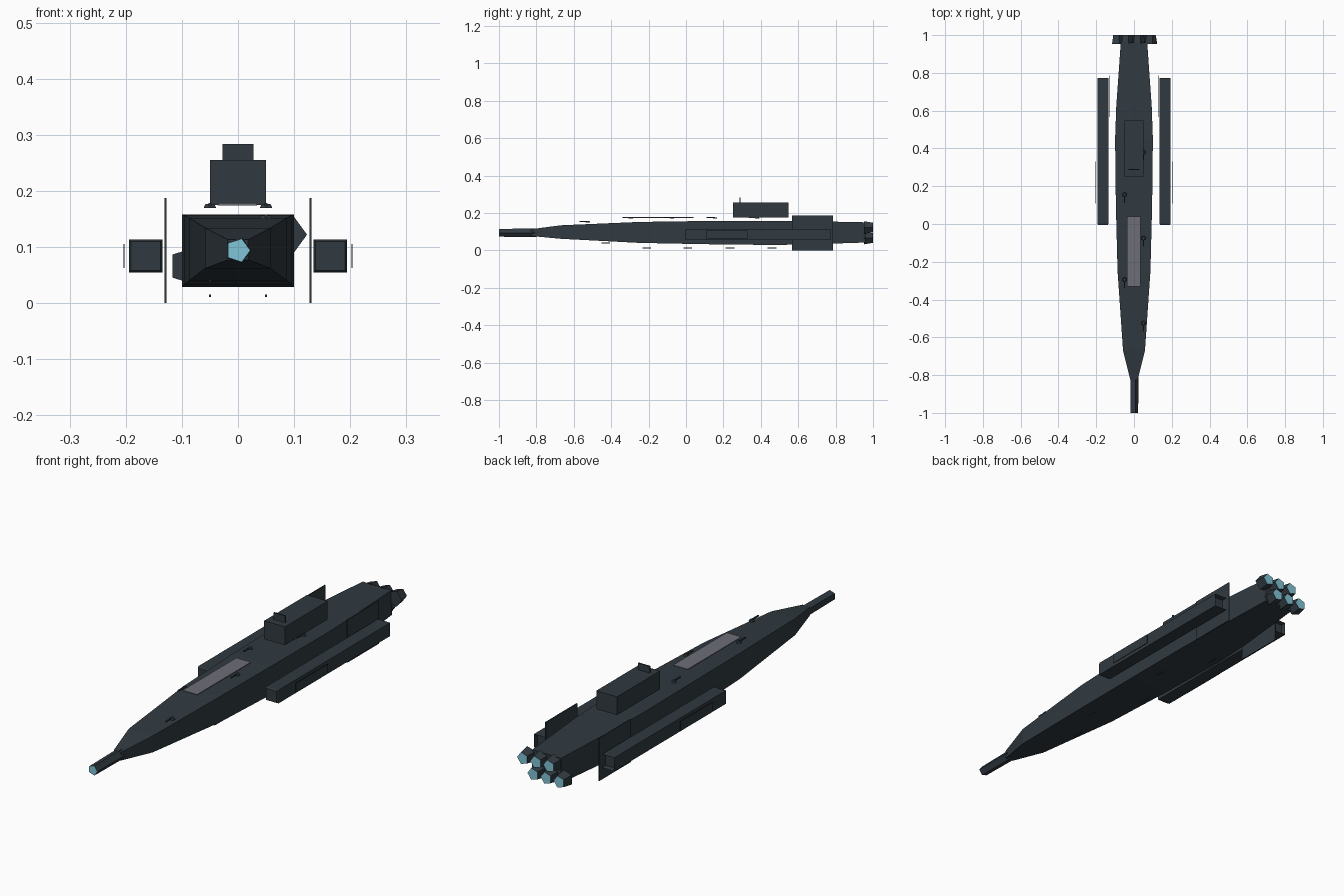
import bpy, bmesh, math
from mathutils import Matrix, Vector

cube = bpy.data.objects.get("Cube")
if cube:
    bpy.data.objects.remove(cube, do_unlink=True)


def material(name, r, g, b):
    m = bpy.data.materials.new(name)
    m.use_nodes = True
    m.diffuse_color = (r, g, b, 1)
    m.node_tree.nodes["Principled BSDF"].inputs["Base Color"].default_value = (r, g, b, 1)
    return m


SLATE = material("dark slate", 0.030, 0.042, 0.052)
GREY = material("panel grey", 0.15, 0.155, 0.185)
GLOW = material("pale cyan", 0.22, 0.56, 0.68)


def finish(name, bm, *mats):
    bmesh.ops.recalc_face_normals(bm, faces=bm.faces)
    mesh = bpy.data.meshes.new(name)
    bm.to_mesh(mesh)
    bm.free()
    for m in mats:
        mesh.materials.append(m)
    ob = bpy.data.objects.new(name, mesh)
    bpy.context.collection.objects.link(ob)
    return ob


def box_mesh(x, y, z):
    """Box mesh from (low, high) ranges on each axis."""
    bm = bmesh.new()
    size = [r[1] - r[0] for r in (x, y, z)]
    mid = Vector([(r[0] + r[1]) / 2 for r in (x, y, z)])
    bmesh.ops.create_cube(bm, size=1, matrix=Matrix.Translation(mid) @ Matrix.Diagonal((*size, 1)))
    return bm


def box(name, x, y, z, mat=SLATE):
    return finish(name, box_mesh(x, y, z), mat)


def loft(name, rings, mats, glow_end=None):
    """Skin a list of equal-length rings; optionally colour one end cap."""
    bm = bmesh.new()
    rows = [[bm.verts.new(p) for p in ring] for ring in rings]
    n = len(rows[0])
    for a, b in zip(rows, rows[1:]):
        for i in range(n):
            j = (i + 1) % n
            bm.faces.new((a[i], a[j], b[j], b[i]))
    caps = [bm.faces.new(rows[0]), bm.faces.new(rows[-1])]
    if glow_end is not None:
        caps[glow_end].material_index = 1
    return finish(name, bm, *mats)


def pentagon(x, y, z, r):
    return [(x + r * math.cos(i * math.tau / 5), y, z + r * math.sin(i * math.tau / 5))
            for i in range(5)]


# Hull: rectangular sections (y, half width, bottom, top)
sections = [
    (-0.83, 0.018, 0.077, 0.113),
    (-0.67, 0.058, 0.062, 0.134),
    (-0.25, 0.087, 0.040, 0.152),
    (0.10, 0.096, 0.033, 0.157),
    (0.45, 0.100, 0.029, 0.158),
    (0.62, 0.094, 0.031, 0.157),
    (0.96, 0.070, 0.042, 0.150),
]
loft("hull", [[(-w, y, lo), (w, y, lo), (w, y, hi), (-w, y, hi)]
              for y, w, lo, hi in sections], [SLATE])

# Nose barrel with glowing muzzle
loft("nose_barrel", [pentagon(0, -1, 0.094, 0.022), pentagon(0, -0.8, 0.094, 0.024)],
     [SLATE, GLOW], 0)

# Two staggered rows of engine nozzles
for side, z in ((1, 0.122), (-1, 0.066)):
    for k in range(3):
        x = side * (0.088 - 0.063 * k)
        loft("engine_nozzle", [pentagon(x, 0.953, z, 0.035), pentagon(x, 1, z, 0.027)],
             [SLATE, GLOW], 1)

# Command tower and sensor plate
box("tower", (-0.05, 0.05), (0.252, 0.547), (0.175, 0.255))
box("sensor_plate", (-0.028, 0.028), (0.285, 0.291), (0.255, 0.284))

# Dorsal deck panel
box("deck_panel", (-0.036, 0.034), (-0.33, 0.04), (0.174, 0.178), GREY)

# Side pods, fins and outer armour plates
for s in (-1, 1):
    bm = box_mesh(sorted((s * 0.135, s * 0.194)), (0.003, 0.772), (0.055, 0.113))
    bm.normal_update()
    for f in [f for f in bm.faces if abs(f.normal.y) > 0.9]:
        depth = 0.008 if f.normal.y < 0 else -0.02
        bmesh.ops.inset_individual(bm, faces=[f], thickness=0.005, depth=depth)
    finish("side_pod", bm, SLATE)
    box("side_fin", sorted((s * 0.127, s * 0.131)), (0.567, 0.785), (0, 0.187))
    box("armour_plate", sorted((s * 0.202, s * 0.204)), (0.108, 0.33), (0.063, 0.105))

# Dorsal gun turrets
for x, y, z in ((0.05, -0.525, 0.150), (-0.05, -0.295, 0.170), (0.05, -0.075, 0.170),
                (-0.05, 0.155, 0.170), (0.05, 0.38, 0.170)):
    bm = bmesh.new()
    bmesh.ops.create_cone(bm, cap_ends=True, segments=6, radius1=0.013, radius2=0.009,
                          depth=0.007, matrix=Matrix.Translation((x, y, z + 0.003)))
    finish("turret_base", bm, SLATE)
    box("turret_barrel", (x - 0.003, x + 0.003), (y - 0.045, y), (z + 0.003, z + 0.008))

# Ventral guns
for k, y in enumerate((-0.43, -0.21, 0.01, 0.235, 0.46)):
    x = 0.05 if k % 2 else -0.05
    z = 0.038 if k == 0 else 0.011
    box("ventral_gun", (x - 0.002, x + 0.002), (y - 0.023, y + 0.023), (z, z + 0.004))
